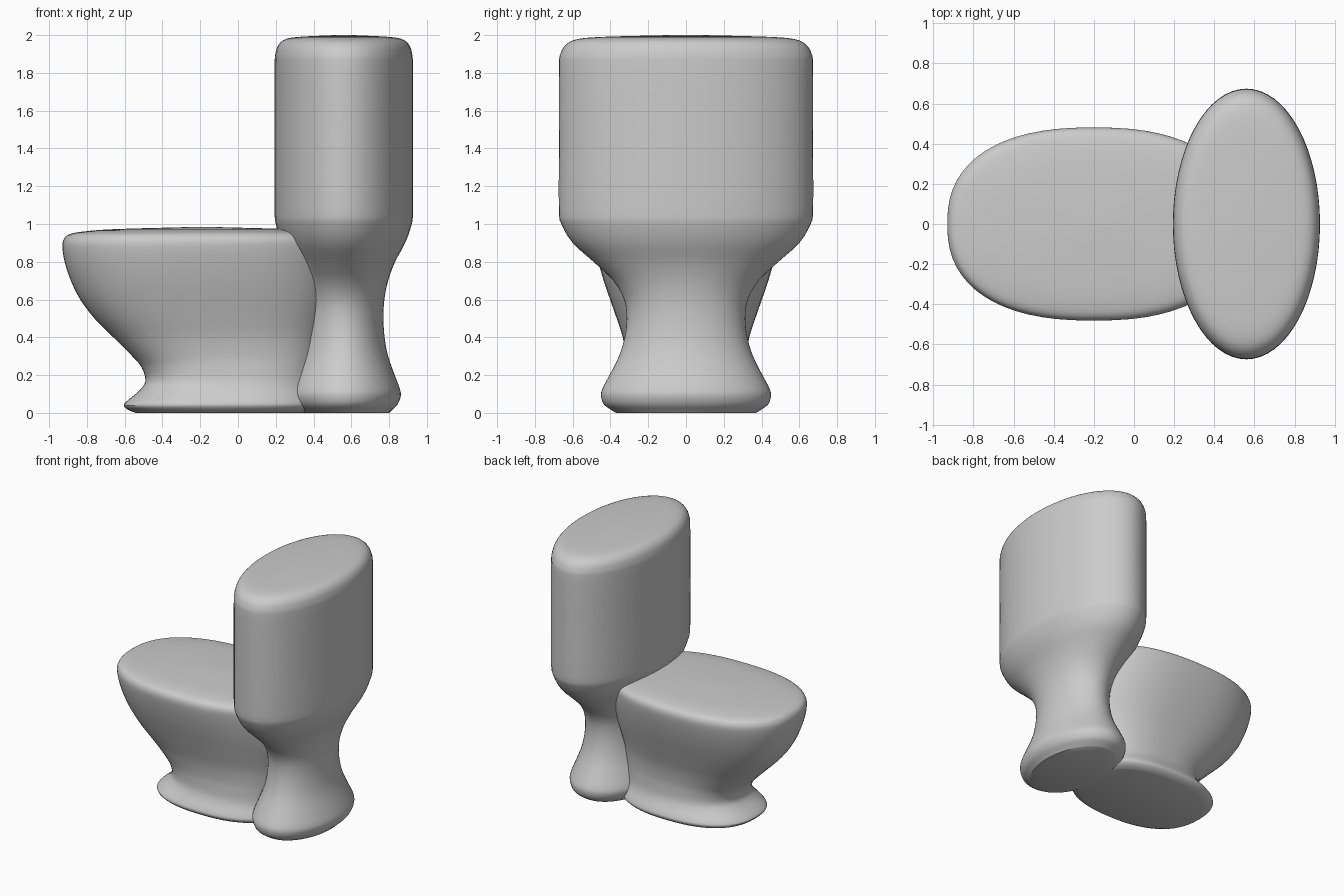
import bpy, bmesh, math

if "Cube" in bpy.data.objects:
    bpy.data.objects.remove(bpy.data.objects["Cube"])


def smooth_rows(rows, steps=3):
    # Catmull-Rom interpolation between profile rows
    out = []
    for i in range(len(rows) - 1):
        a, b = rows[max(i - 1, 0)], rows[i]
        c, d = rows[i + 1], rows[min(i + 2, len(rows) - 1)]
        for s in range(steps):
            t = s / steps
            out.append([0.5 * (2 * q + (r - p) * t + (2 * p - 5 * q + 4 * r - w) * t * t
                        + (3 * q - p - 3 * r + w) * t ** 3) for p, q, r, w in zip(a, b, c, d)])
    return out + [rows[-1]]


def loft(name, rows, power, n=64):
    # stack of superellipse rings: (z, x min, x max, half depth)
    bm = bmesh.new()
    rings = []
    for z, x0, x1, hy in smooth_rows(rows):
        cx, rx, ring = (x0 + x1) / 2, (x1 - x0) / 2, []
        for i in range(n):
            c, s = math.cos(2 * math.pi * i / n), math.sin(2 * math.pi * i / n)
            x = cx + rx * math.copysign(abs(c) ** (2 / power), c)
            y = hy * math.copysign(abs(s) ** (2 / power), s)
            ring.append(bm.verts.new((x, y, max(z, 0))))
        rings.append(ring)
    for a, b in zip(rings, rings[1:]):
        for i in range(n):
            j = (i + 1) % n
            bm.faces.new((a[i], a[j], b[j], b[i]))
    bm.faces.new(rings[0][::-1])
    bm.faces.new(rings[-1])
    mesh = bpy.data.meshes.new(name)
    bm.to_mesh(mesh)
    bm.free()
    ob = bpy.data.objects.new(name, mesh)
    bpy.context.collection.objects.link(ob)
    bpy.ops.object.select_all(action='DESELECT')
    ob.select_set(True)
    bpy.context.view_layer.objects.active = ob
    bpy.ops.object.shade_smooth_by_angle(angle=math.radians(40))
    return ob


# cistern with waisted pedestal: (z, half width, half depth)
tank = [(0, .24, .37), (.015, .255, .395), (.045, .285, .435), (.09, .302, .45),
        (.13, .296, .442), (.2, .27, .405), (.3, .235, .355), (.4, .216, .325),
        (.5, .21, .314), (.6, .215, .328), (.7, .235, .385), (.8, .272, .49),
        (.9, .325, .6), (1.0, .36, .66), (1.08, .366, .673), (1.4, .366, .673),
        (1.82, .366, .673), (1.9, .362, .665), (1.95, .345, .635),
        (1.98, .305, .57), (1.992, .22, .41), (2.0, .05, .09)]
loft("tank", [(z, .56 - rx, .56 + rx, ry) for z, rx, ry in tank], 2.0)

# closed bowl with flared foot
loft("bowl", [
    (0, -.54, .39, .33), (.015, -.58, .43, .36), (.04, -.605, .455, .38),
    (.07, -.58, .45, .37), (.12, -.52, .43, .34), (.17, -.49, .425, .322),
    (.24, -.51, .43, .317), (.3, -.56, .44, .318), (.4, -.66, .455, .335),
    (.5, -.76, .48, .367), (.6, -.835, .505, .402), (.7, -.885, .52, .436),
    (.8, -.918, .53, .464), (.88, -.93, .53, .48), (.92, -.922, .525, .477),
    (.945, -.895, .5, .458), (.96, -.82, .44, .415), (.973, -.65, .27, .31),
    (.984, -.25, -.13, .04)], 2.4)
